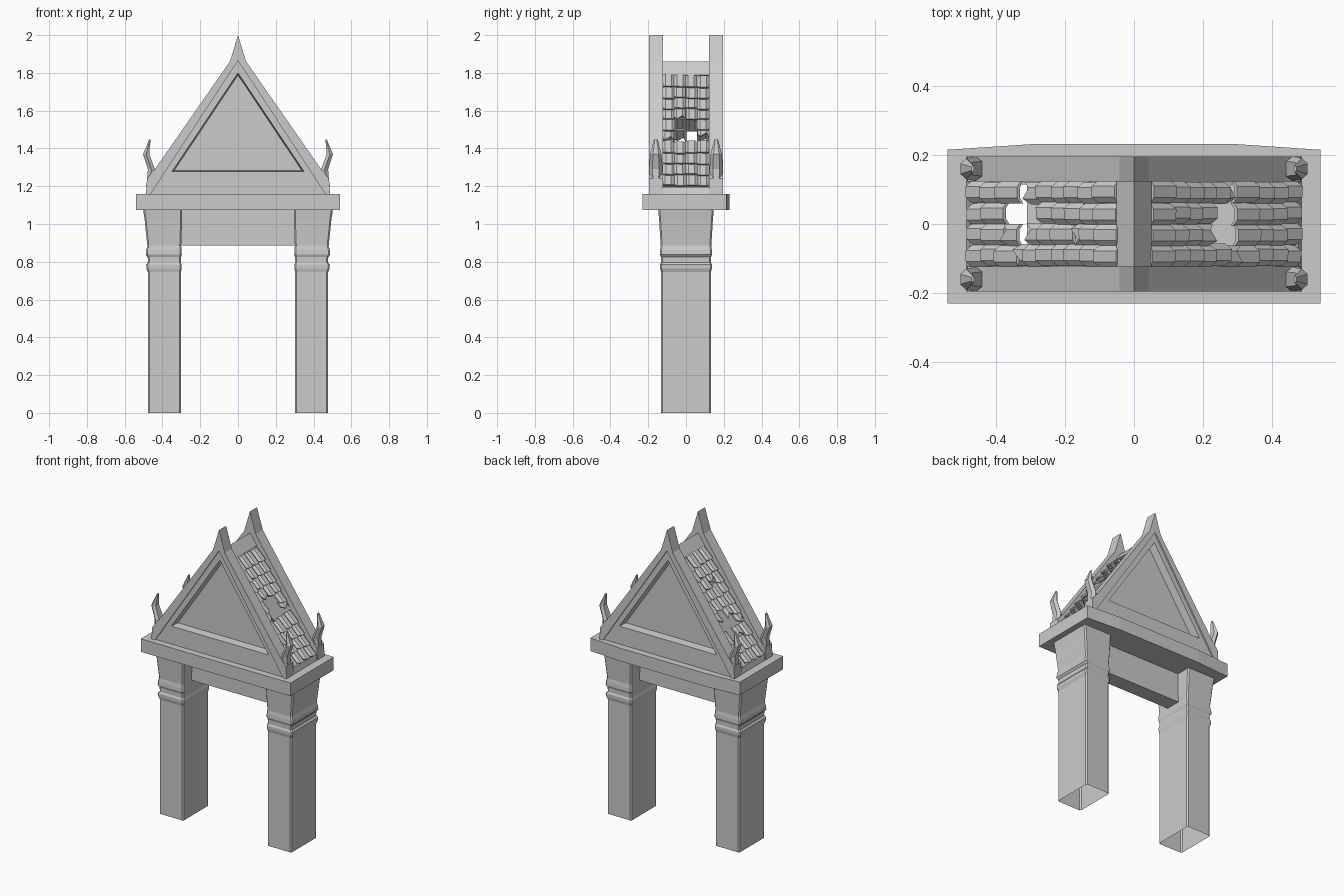
import bpy, bmesh, math, random
from mathutils import Vector

if "Cube" in bpy.data.objects:
    bpy.data.objects.remove(bpy.data.objects["Cube"])

random.seed(4)


def make(name, bm):
    bmesh.ops.recalc_face_normals(bm, faces=bm.faces)
    me = bpy.data.meshes.new(name)
    bm.to_mesh(me)
    bm.free()
    ob = bpy.data.objects.new(name, me)
    bpy.context.collection.objects.link(ob)
    return ob


def prism(name, pts, a, b, axis):
    """Extrude a 2D outline from a to b along y (pts are x,z) or z (pts are x,y)."""
    bm = bmesh.new()
    put = (lambda p, t: (p[0], t, p[1])) if axis == 'y' else (lambda p, t: (p[0], p[1], t))
    r0 = [bm.verts.new(put(p, a)) for p in pts]
    r1 = [bm.verts.new(put(p, b)) for p in pts]
    bm.faces.new(r0)
    bm.faces.new(r1)
    bridge(bm, r0, r1)
    return make(name, bm)


def bridge(bm, r0, r1):
    n = len(r0)
    for i in range(n):
        bm.faces.new((r0[i], r0[(i + 1) % n], r1[(i + 1) % n], r1[i]))


def loft(name, rings, caps):
    bm = bmesh.new()
    vs = [[bm.verts.new(p) for p in r] for r in rings]
    for r0, r1 in zip(vs, vs[1:]):
        bridge(bm, r0, r1)
    if caps:
        bm.faces.new(vs[0])
        bm.faces.new(vs[-1])
    return make(name, bm)


def rect(x0, x1, y0, y1):
    return [(x0, y0), (x1, y0), (x1, y1), (x0, y1)]


# Columns: hollow chamfered shafts with mouldings and a flared capital
levels = [(0, 0), (.745, 0), (.765, .008), (.785, .009), (.797, 0), (.825, .001),
          (.838, .011), (.862, .009), (.885, .003), (.95, .010), (1.02, .017), (1.075, .025)]


def column_ring(s, z, g):
    x0, x1, y, c = .302 - min(g * .4, .005), .477 + g, .132 + g * .6, .008
    pts = [(x0 + c, -y), (x1 - c, -y), (x1, -y + c), (x1, y - c),
           (x1 - c, y), (x0 + c, y), (x0, y - c), (x0, -y + c)]
    return [(s * px, py, z) for px, py in pts]


for s, side in ((-1, "left"), (1, "right")):
    loft(side + "_column", [column_ring(s, z, g) for z, g in levels], False)

# Lintel between the columns
prism("lintel_beam", rect(-.305, .305, -.05, .05), .885, 1.08, 'z')

# Slab with slightly bowed back edge, open above the hollow columns
slab = prism("entablature_slab", [(-.54, -.23), (.54, -.23), (.54, .215), (.3, .231),
                                  (-.3, .231), (-.54, .215)], 1.075, 1.16, 'z')
for s in (-1, 1):
    cutter = prism("slab_cutter", rect(s * .39 - .08, s * .39 + .08, -.115, .115), 1.0, 1.3, 'z')
    cutter.hide_render = True
    mod = slab.modifiers.new("opening", 'BOOLEAN')
    mod.operation = 'DIFFERENCE'
    mod.object = cutter
    mod.solver = 'EXACT'
    bpy.context.view_layer.objects.active = slab
    bpy.ops.object.modifier_apply(modifier=mod.name)
    bpy.data.objects.remove(cutter)


# Gables: triangular wall with recessed panel, raised barge boards, corner horns
def gable_wall(name, face, recess, back):
    outer = [(-.468, 1.16), (.468, 1.16), (0, 1.868)]
    inner = [(-.35, 1.277), (.35, 1.277), (0, 1.8)]
    floor = [(-.338, 1.283), (.338, 1.283), (0, 1.788)]
    rings = [(outer, back), (outer, face), (inner, face), (floor, recess)]
    loft(name, [[(x, y, z) for x, z in tri] for tri, y in rings], True)


def horn(name, sx, yc):
    rings = []
    for z, xi, xo, h in ((1.16, .45, .487, .02), (1.29, .44, .477, .036),
                         (1.37, .470, .503, .030), (1.447, .463, .470, .010)):
        m = (xi + xo) / 2
        rings.append([(sx * x, yc + k * h, z) for x, k in
                      ((xi, -.6), (m, -1), (xo, -.5), (xo, .5), (m, 1), (xi, .6))])
    loft(name, rings, True)


for d, end in ((-1, "front"), (1, "back")):
    gable_wall(end + "_gable", d * .187, d * .137, d * .125)
    for s, side in ((-1, "left"), (1, "right")):
        board = [(0, 2), (.042, 1.862), (.44, 1.29), (.482, 1.24), (.487, 1.16),
                 (.462, 1.16), (0, 1.865)]
        prism(f"{end}_{side}_barge_board", [(s * x, z) for x, z in board],
              d * .196, d * .123, 'y')
        horn(f"{end}_{side}_horn", s, d * .16)

# Ridge cap
prism("ridge_cap", [(0, 1.86), (.05, 1.79), (.035, 1.785), (0, 1.835), (-.035, 1.785),
                    (-.05, 1.79)], -.125, .125, 'y')


# Roof tiles: arched, round-ended, overlapping; some missing or snapped
def add_tile(bm, s, row, col, cut):
    down = Vector((.42 * s, 0, -.6)).normalized()
    up = Vector((.6 * s, 0, .42)).normalized()
    start = Vector((.045 * s, -.092 + col * .061 + random.uniform(-.003, .003), 1.785)) \
        + down * (row * .071 + random.uniform(-.006, .006))
    w, length, thick = .064, .09, .011
    grids = []
    for low in (thick, 0):
        grid = []
        for k, (u, arch, trim) in enumerate(((-.5, 0, .013), (-.25, .012, .001),
                                             (.25, .012, 0), (.5, 0, .012))):
            end = length - trim
            if cut:
                end = length * cut + (.014, -.012, .009, -.016)[(k + row) % 4]
            line = []
            for t in (0, end):
                lift = arch + t * .2 - low
                line.append(bm.verts.new(start + Vector((0, u * w, 0)) + down * t + up * lift))
            grid.append(line)
        grids.append(grid)
    top, bot = grids
    loop = lambda g: [v[0] for v in g] + [v[1] for v in reversed(g)]
    for g in grids:
        for a, b in zip(g, g[1:]):
            bm.faces.new((a[0], b[0], b[1], a[1]))
    bridge(bm, loop(top), loop(bot))


missing = {1: {(4, 1), (4, 2), (5, 1), (5, 2)},
           -1: {(6, 1), (6, 2), (6, 3), (7, 2), (5, 2)}}
broken = {1: {(5, 3): .5, (3, 1): .85, (5, 0): .8},
          -1: {(7, 1): .6, (6, 0): .7, (2, 1): .6, (5, 1): .8, (5, 3): .9}}
for s, side in ((-1, "left"), (1, "right")):
    bm = bmesh.new()
    for row in range(10):
        for col in range(4):
            if (row, col) not in missing[s]:
                add_tile(bm, s, row, col, broken[s].get((row, col)))
    make(side + "_roof_tiles", bm)
    # Low eave board under the last tile row
    prism(side + "_eave_board", [(s * x, z) for x, z in
                                 ((.455, 1.16), (.485, 1.16), (.475, 1.195), (.455, 1.2))],
          -.125, .125, 'y')
